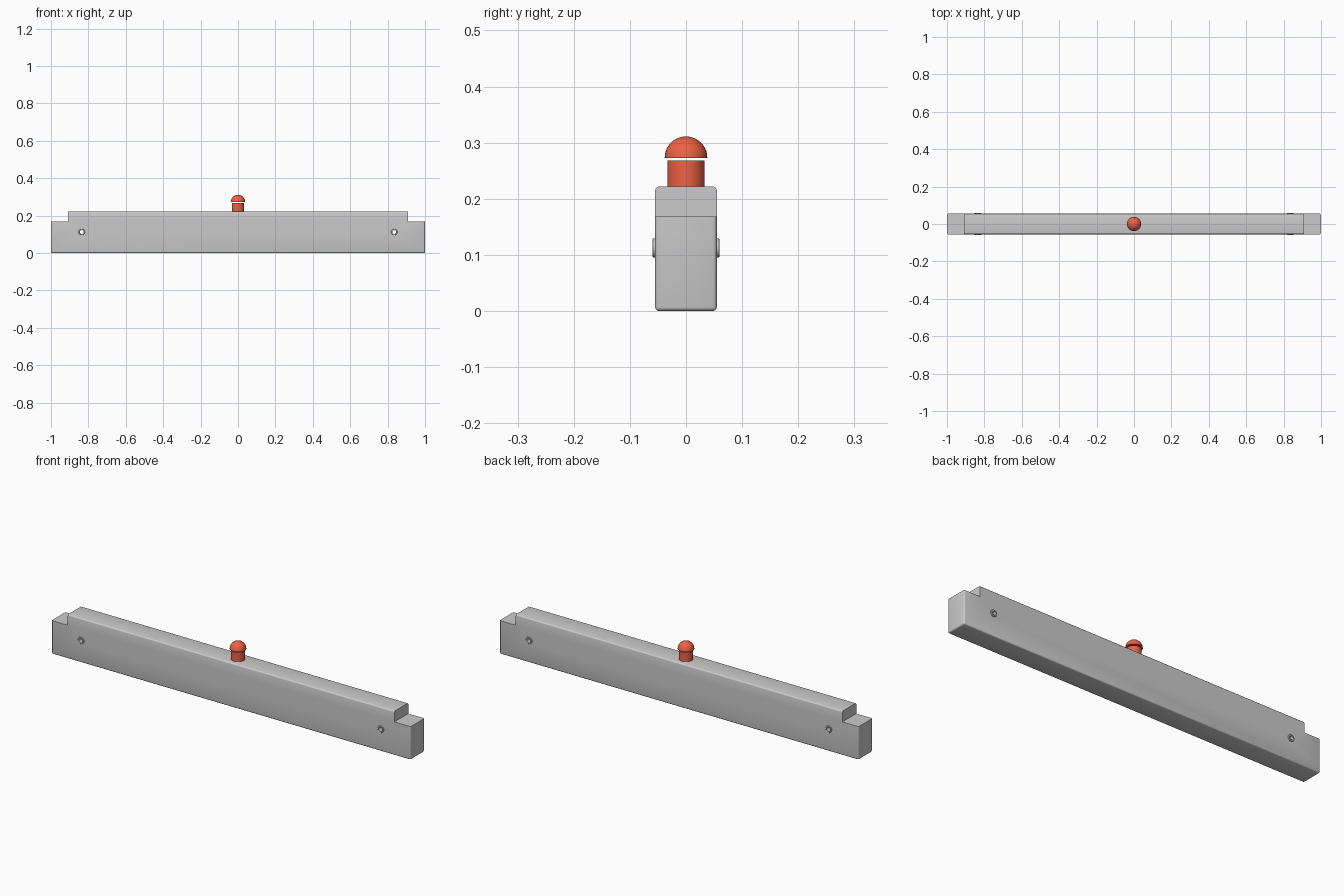
import bpy, bmesh, math
from mathutils import Matrix

if "Cube" in bpy.data.objects:
    bpy.data.objects.remove(bpy.data.objects["Cube"])

red = bpy.data.materials.new("red_lens")
red.diffuse_color = (0.85, 0.12, 0.06, 1)
red.use_nodes = True
red.node_tree.nodes["Principled BSDF"].inputs["Base Color"].default_value = red.diffuse_color


def finish(name, bm, mat=None, smooth=True):
    bmesh.ops.recalc_face_normals(bm, faces=bm.faces)
    me = bpy.data.meshes.new(name)
    bm.to_mesh(me)
    bm.free()
    ob = bpy.data.objects.new(name, me)
    bpy.context.collection.objects.link(ob)
    if mat:
        me.materials.append(mat)
    if smooth:
        bpy.ops.object.select_all(action='DESELECT')
        ob.select_set(True)
        bpy.context.view_layer.objects.active = ob
        bpy.ops.object.shade_smooth_by_angle(angle=math.radians(35))
    return ob


def box(name, lo, hi, bevel=0):
    bm = bmesh.new()
    bmesh.ops.create_cube(bm, size=1)
    for v in bm.verts:
        v.co = [(a + b) / 2 + c * (b - a) for a, b, c in zip(lo, hi, v.co)]
    if bevel:
        bmesh.ops.bevel(bm, geom=bm.edges[:], offset=bevel, segments=3,
                        profile=0.5, affect='EDGES')
    return finish(name, bm, smooth=False)


def lathe(name, profile, steps, matrix=Matrix(), mat=None, closed=False):
    # Spin an (r, z) profile about the z axis
    bm = bmesh.new()
    vs = [bm.verts.new((r, 0, z)) for r, z in profile]
    pairs = list(zip(vs, vs[1:] + vs[:1])) if closed else list(zip(vs, vs[1:]))
    es = [bm.edges.new(p) for p in pairs]
    bmesh.ops.spin(bm, geom=vs + es, cent=(0, 0, 0), axis=(0, 0, 1),
                   angle=math.tau, steps=steps, use_merge=True)
    bmesh.ops.remove_doubles(bm, verts=bm.verts, dist=1e-5)
    bm.transform(matrix)
    return finish(name, bm, mat)


# Barrier beam with rounded edges, notched ends and bolt holes
beam = box("barrier_beam", (-1, -0.055, 0), (1, 0.055, 0.222), 0.007)
cutters = []
for s in (-1, 1):
    xs = sorted((s * 0.91, s * 1.1))
    cutters.append(box("notch_cutter", (xs[0], -0.1, 0.168), (xs[1], 0.1, 0.3)))
    place = Matrix.Translation((s * 0.835, 0, 0.112)) @ Matrix.Rotation(math.pi / 2, 4, 'X')
    cutters.append(lathe("hole_cutter", [(0, -0.1), (0.0105, -0.1), (0.0105, 0.1), (0, 0.1)], 24, place))
    # Metal sleeve through the beam, standing proud on both sides
    lathe("bolt_sleeve", [(0.010, -0.060), (0.0155, -0.060), (0.017, -0.0585),
                          (0.017, 0.0585), (0.0155, 0.060), (0.010, 0.060)],
          24, place, closed=True)
for c in cutters:
    c.hide_render = True
    m = beam.modifiers.new("cut", 'BOOLEAN')
    m.operation, m.solver, m.object = 'DIFFERENCE', 'EXACT', c
bpy.ops.object.select_all(action='DESELECT')
beam.select_set(True)
bpy.context.view_layer.objects.active = beam
for m in list(beam.modifiers):
    bpy.ops.object.modifier_apply(modifier=m.name)
bpy.ops.object.shade_smooth_by_angle(angle=math.radians(35))
for c in cutters:
    bpy.data.objects.remove(c)

# Warning lamp: cylindrical base and separate dome
lathe("lamp_base", [(0, 0.220), (0.033, 0.220), (0.033, 0.268), (0, 0.268)], 32, mat=red)
R, N = 0.038, 10
dome = [(0, 0.273)] + [(R * math.cos(i / N * math.pi / 2), 0.273 + R * math.sin(i / N * math.pi / 2))
                       for i in range(N)] + [(0, 0.273 + R)]
lathe("lamp_dome", dome, 32, mat=red)
